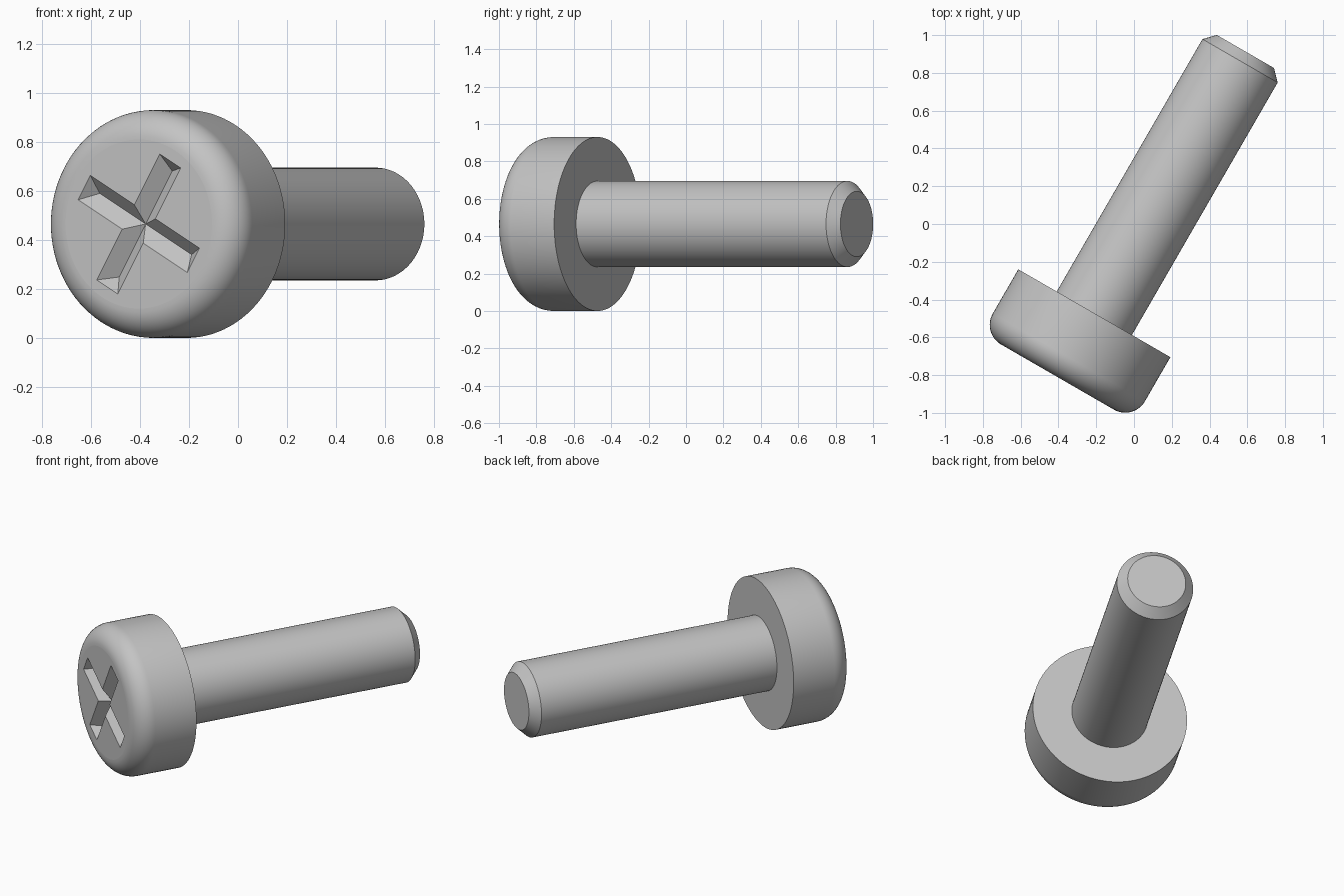
import bpy, bmesh, math
from mathutils import Matrix, Vector

cube = bpy.data.objects.get("Cube")
if cube:
    bpy.data.objects.remove(cube, do_unlink=True)

SEGMENTS = 96
HEAD_R, HEAD_H, FILLET = 0.465, 0.39, 0.12
SHANK_R, TIP_R, SHANK_L, CHAMFER = 0.23, 0.175, 1.60, 0.057

# Screw axis lies level, turned 30 degrees; local z runs from head to tip
axis = Vector((math.sin(math.radians(30)), math.cos(math.radians(30)), 0))
up = Vector((0, 0, 1))
placement = Matrix.Translation((-0.21, -0.4725, HEAD_R)) @ Matrix(
    (up.cross(axis), up, axis)).transposed().to_4x4()

steel = bpy.data.materials.new("steel_grey")
steel.use_nodes = True
colour = (0.55, 0.55, 0.55, 1)
steel.diffuse_color = colour
steel.node_tree.nodes["Principled BSDF"].inputs["Base Color"].default_value = colour


def lathe(bm, profile):
    """Revolve (radius, height) points and return the rings of vertices."""
    rings = []
    for r, z in profile:
        rings.append([bm.verts.new((r * math.cos(a), r * math.sin(a), z))
                      for a in (math.tau * i / SEGMENTS for i in range(SEGMENTS))])
    for low, high in zip(rings, rings[1:]):
        for i in range(SEGMENTS):
            j = (i + 1) % SEGMENTS
            bm.faces.new((low[i], low[j], high[j], high[i])).smooth = True
    return rings


def finish(name, bm):
    bmesh.ops.recalc_face_normals(bm, faces=bm.faces)
    for e in bm.edges:
        if len(e.link_faces) == 2 and e.calc_face_angle(0) > math.radians(30):
            e.smooth = False
    bm.transform(placement)
    mesh = bpy.data.meshes.new(name)
    bm.to_mesh(mesh)
    bm.free()
    mesh.materials.append(steel)
    bpy.context.collection.objects.link(bpy.data.objects.new(name, mesh))


# Head: flat back, straight side, rounded rim
bm = bmesh.new()
profile = [(HEAD_R, 0)]
for i in range(13):
    a = math.pi / 2 * i / 12
    profile.append((HEAD_R - FILLET + FILLET * math.cos(a),
                    FILLET - HEAD_H - FILLET * math.sin(a)))
rings = lathe(bm, profile)
bm.faces.new(rings[0])

# Cross recess: four V grooves with sloped ends
ARM, HALF, DEPTH, ARM_FLOOR = 0.297, 0.0575, 0.056, 0.25


def point(x, y, z, turn):
    return bm.verts.new(Matrix.Rotation(turn, 3, 'Z') @ Vector((x, y, z)))


turns = [math.radians(30 + 90 * k) for k in range(4)]
centre = point(0, 0, DEPTH - HEAD_H, 0)
corners = [point(HALF, HALF, -HEAD_H, t) for t in turns]
outline = []
for k, t in enumerate(turns):
    right = point(ARM, -HALF, -HEAD_H, t)
    left = point(ARM, HALF, -HEAD_H, t)
    floor = point(ARM_FLOOR, 0, DEPTH - HEAD_H, t)
    bm.faces.new((corners[k - 1], right, floor, centre))
    bm.faces.new((centre, floor, left, corners[k]))
    bm.faces.new((right, left, floor))
    outline += [right, left, corners[k]]

# Front face between the recess and the rounded rim
border = []
for loop in (outline, rings[-1]):
    for a, b in zip(loop, loop[1:] + loop[:1]):
        border.append(bm.edges.get((a, b)) or bm.edges.new((a, b)))
bmesh.ops.triangle_fill(bm, edges=border, use_beauty=True, normal=(0, 0, -1))
finish("screw_head", bm)

# Shank with a chamfered tip, set slightly into the head
bm = bmesh.new()
rings = lathe(bm, [(SHANK_R, -0.05), (SHANK_R, SHANK_L - CHAMFER), (TIP_R, SHANK_L)])
bm.faces.new(rings[0])
bm.faces.new(rings[-1])
finish("screw_shank", bm)
